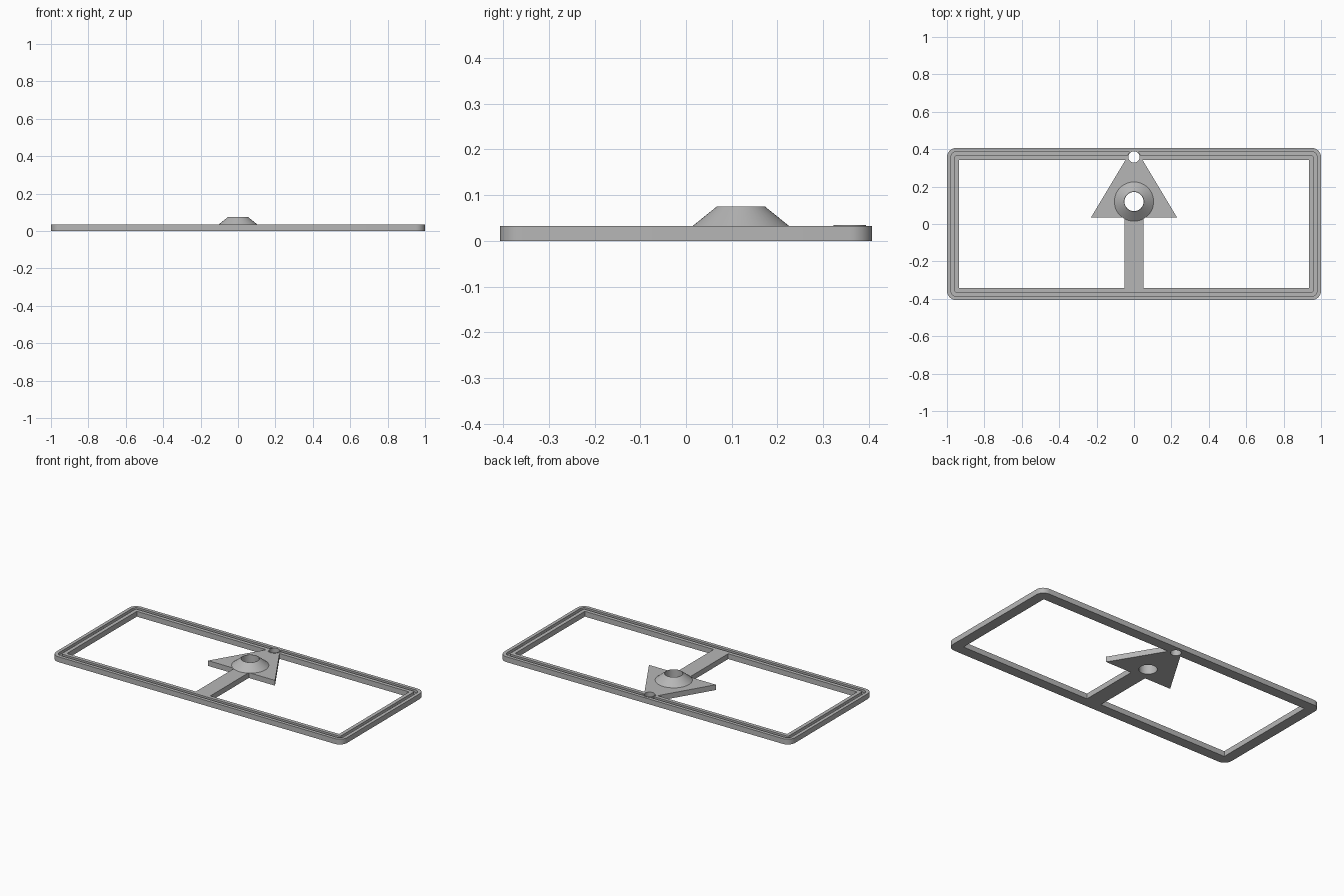
import bpy, bmesh
from math import sin, cos, pi, radians

cube = bpy.data.objects.get("Cube")
if cube:
    bpy.data.objects.remove(cube, do_unlink=True)

grey = bpy.data.materials.new("plain_grey")
grey.use_nodes = True
COLOUR = (0.47, 0.47, 0.47, 1)
grey.diffuse_color = COLOUR
grey.node_tree.nodes["Principled BSDF"].inputs["Base Color"].default_value = COLOUR

THICK = 0.033
HUB_Y, PIN_Y = 0.12, 0.358
HUB_R, PIN_R = 0.051, 0.03


def loft(name, loops, closed=True):
    """Bridge equal-length point loops; closed joins last to first, else caps."""
    bm = bmesh.new()
    rows = [[bm.verts.new(p) for p in loop] for loop in loops]
    n = len(rows[0])
    pairs = list(zip(rows, rows[1:]))
    if closed:
        pairs.append((rows[-1], rows[0]))
    else:
        bm.faces.new(rows[0])
        bm.faces.new(rows[-1])
    for a, b in pairs:
        for i in range(n):
            j = (i + 1) % n
            bm.faces.new((a[i], a[j], b[j], b[i]))
    bmesh.ops.remove_doubles(bm, verts=bm.verts, dist=1e-5)
    bmesh.ops.recalc_face_normals(bm, faces=bm.faces)
    mesh = bpy.data.meshes.new(name)
    bm.to_mesh(mesh)
    bm.free()
    mesh.materials.append(grey)
    obj = bpy.data.objects.new(name, mesh)
    bpy.context.collection.objects.link(obj)
    return obj


def rounded_rect(hx, hy, r, z, steps=8):
    pts = []
    for k, (sx, sy) in enumerate([(1, 1), (-1, 1), (-1, -1), (1, -1)]):
        for i in range(steps + 1):
            a = (k + i / steps) * pi / 2
            pts.append((sx * (hx - r) + r * cos(a), sy * (hy - r) + r * sin(a), z))
    return pts


def circle(r, y, z, n=48):
    return [(r * cos(2 * pi * i / n), y + r * sin(2 * pi * i / n), z) for i in range(n)]


def prism(name, outline, z0=0, z1=THICK):
    return loft(name, [[(x, y, z) for x, y in outline] for z in (z0, z1)], False)


def activate(obj):
    bpy.ops.object.select_all(action='DESELECT')
    obj.select_set(True)
    bpy.context.view_layer.objects.active = obj


def drill(obj, r, y):
    cutter = loft("cutter", [circle(r, y, z) for z in (-0.1, 0.2)], False)
    cutter.hide_render = True
    mod = obj.modifiers.new("hole", 'BOOLEAN')
    mod.operation, mod.solver, mod.object = 'DIFFERENCE', 'EXACT', cutter
    activate(obj)
    bpy.ops.object.modifier_apply(modifier=mod.name)
    bpy.data.objects.remove(cutter, do_unlink=True)


# Rectangular frame with a groove round its top: (inset, corner radius, height)
FLOOR = 0.017
section = [(0, 0.05, 0), (0, 0.05, THICK), (0.021, 0.029, THICK), (0.021, 0.029, FLOOR),
           (0.041, 0.009, FLOOR), (0.041, 0.009, THICK), (0.064, 0, THICK), (0.064, 0, 0)]
frame = loft("frame", [rounded_rect(1 - d, 0.407 - d, r, z) for d, r, z in section])
drill(frame, PIN_R, PIN_Y)

# Stem and triangular plate
stem = prism("stem", [(-0.05, -0.343), (0.05, -0.343), (0.05, 0.035), (-0.05, 0.035)])
plate = prism("triangular_plate",
              [(-0.23, 0.035), (0.23, 0.035), (0.045, 0.343), (-0.045, 0.343)])
drill(plate, HUB_R, HUB_Y)
drill(plate, PIN_R, PIN_Y)

# Conical collar round the large hole
collar = loft("conical_collar", [circle(r, HUB_Y, z) for r, z in
              [(0.105, THICK), (0.053, 0.075), (HUB_R, 0.075), (HUB_R, THICK)]])

# Thin sleeve lining the small hole
sleeve = loft("pin_sleeve", [circle(r, PIN_Y, z) for r, z in
              [(0.036, 0), (0.036, 0.035), (PIN_R, 0.035), (PIN_R, 0)]])

for obj in (frame, plate, collar, sleeve):
    activate(obj)
    bpy.ops.object.shade_smooth_by_angle(angle=radians(30))
